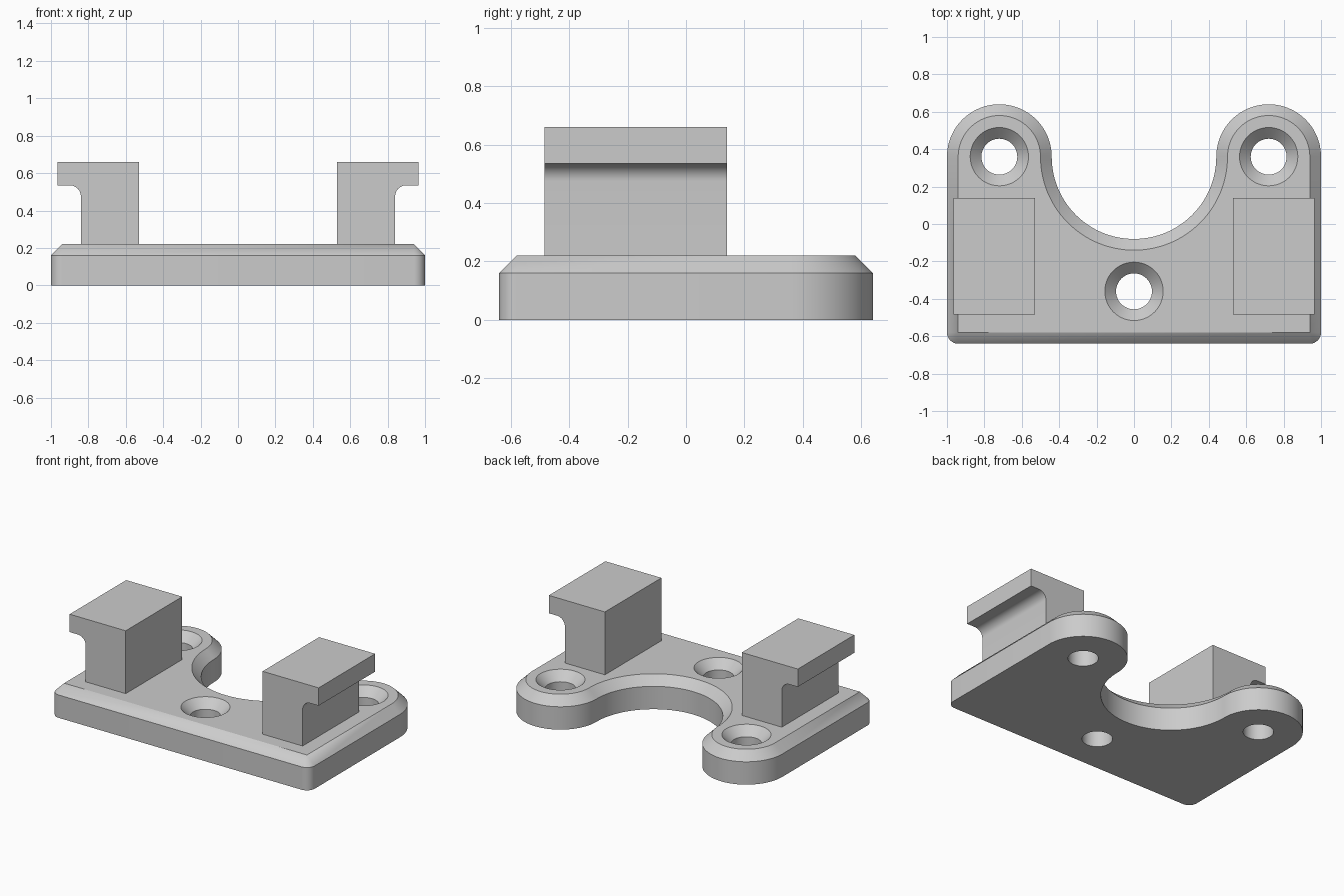
import bpy
import bmesh
from math import sin, cos, pi, radians

cube = bpy.data.objects.get("Cube")
if cube:
    bpy.data.objects.remove(cube, do_unlink=True)

# One plain grey for everything
GREY = (0.6, 0.6, 0.6, 1)
grey = bpy.data.materials.new("plain grey")
grey.use_nodes = True
grey.diffuse_color = GREY
grey.node_tree.nodes["Principled BSDF"].inputs["Base Color"].default_value = GREY

LOBE_X, LOBE_Y, LOBE_R = 0.72, 0.36, 0.28
BAY_R = 0.44
FRONT_Y, CORNER_R = -0.64, 0.06
PLATE_TOP, CHAMFER = 0.22, 0.06


def arc(cx, cy, r, start, end, steps):
    """Points along an arc, angles in degrees."""
    angles = [radians(start + (end - start) * i / steps) for i in range(steps + 1)]
    return [(cx + r * cos(a), cy + r * sin(a)) for a in angles]


def outline(inset):
    """Plate outline moved inwards by inset, counter-clockwise."""
    cx, cy, r = 1 - CORNER_R, FRONT_Y + CORNER_R, CORNER_R - inset
    pts = arc(-cx, cy, r, 180, 270, 8) + arc(cx, cy, r, 270, 360, 8)
    pts += arc(LOBE_X, LOBE_Y, LOBE_R - inset, 0, 180, 48)
    pts += arc(0, LOBE_Y, BAY_R + inset, 360, 180, 64)[1:-1]
    pts += arc(-LOBE_X, LOBE_Y, LOBE_R - inset, 0, 180, 48)
    return pts


def loft(bm, rings):
    """Skin a stack of closed rings and cap both ends."""
    loops = [[bm.verts.new(p) for p in ring] for ring in rings]
    n = len(loops[0])
    for low, high in zip(loops, loops[1:]):
        for i in range(n):
            j = (i + 1) % n
            bm.faces.new((low[i], low[j], high[j], high[i]))
    bm.faces.new(loops[0][::-1])
    bm.faces.new(loops[-1])


def make_object(name, bm):
    bmesh.ops.remove_doubles(bm, verts=bm.verts, dist=1e-5)
    bmesh.ops.recalc_face_normals(bm, faces=bm.faces)
    mesh = bpy.data.meshes.new(name)
    bm.to_mesh(mesh)
    bm.free()
    mesh.materials.append(grey)
    obj = bpy.data.objects.new(name, mesh)
    bpy.context.collection.objects.link(obj)
    return obj


def activate(obj):
    bpy.ops.object.select_all(action='DESELECT')
    obj.select_set(True)
    bpy.context.view_layer.objects.active = obj


# Base plate with chamfered top edge
bm = bmesh.new()
levels = [(0, 0), (0, PLATE_TOP - CHAMFER), (CHAMFER, PLATE_TOP)]
loft(bm, [[(x, y, z) for x, y in outline(d)] for d, z in levels])
plate = make_object("base_plate", bm)

# Countersunk screw holes
bm = bmesh.new()
hole_profile = [(0.096, -0.1), (0.096, 0.16), (0.196, 0.26)]
for hx, hy in [(-LOBE_X, LOBE_Y), (LOBE_X, LOBE_Y), (0, -LOBE_Y)]:
    loft(bm, [[(x, y, z) for x, y in arc(hx, hy, r, 0, 360, 48)[:-1]]
              for r, z in hole_profile])
cutter = make_object("screw_hole_cutter", bm)
cutter.hide_render = True

drill = plate.modifiers.new("screw holes", 'BOOLEAN')
drill.operation = 'DIFFERENCE'
drill.solver = 'EXACT'
drill.object = cutter
activate(plate)
bpy.ops.object.modifier_apply(modifier=drill.name)
bpy.data.objects.remove(cutter, do_unlink=True)

# Hooked posts with an outward lip and a rounded undercut
post = [(0.53, PLATE_TOP), (0.84, PLATE_TOP)]
post += arc(0.90, 0.475, 0.06, 180, 90, 12)
post += [(0.964, 0.535), (0.964, 0.66), (0.53, 0.66)]
posts = []
for name, side in (("left_hook_post", 1), ("right_hook_post", -1)):
    bm = bmesh.new()
    loft(bm, [[(side * x, y, z) for x, z in post] for y in (-0.485, 0.14)])
    posts.append(make_object(name, bm))

# Smooth the curved walls, keep the edges crisp
for obj in [plate] + posts:
    activate(obj)
    bpy.ops.object.shade_smooth_by_angle(angle=radians(30))
